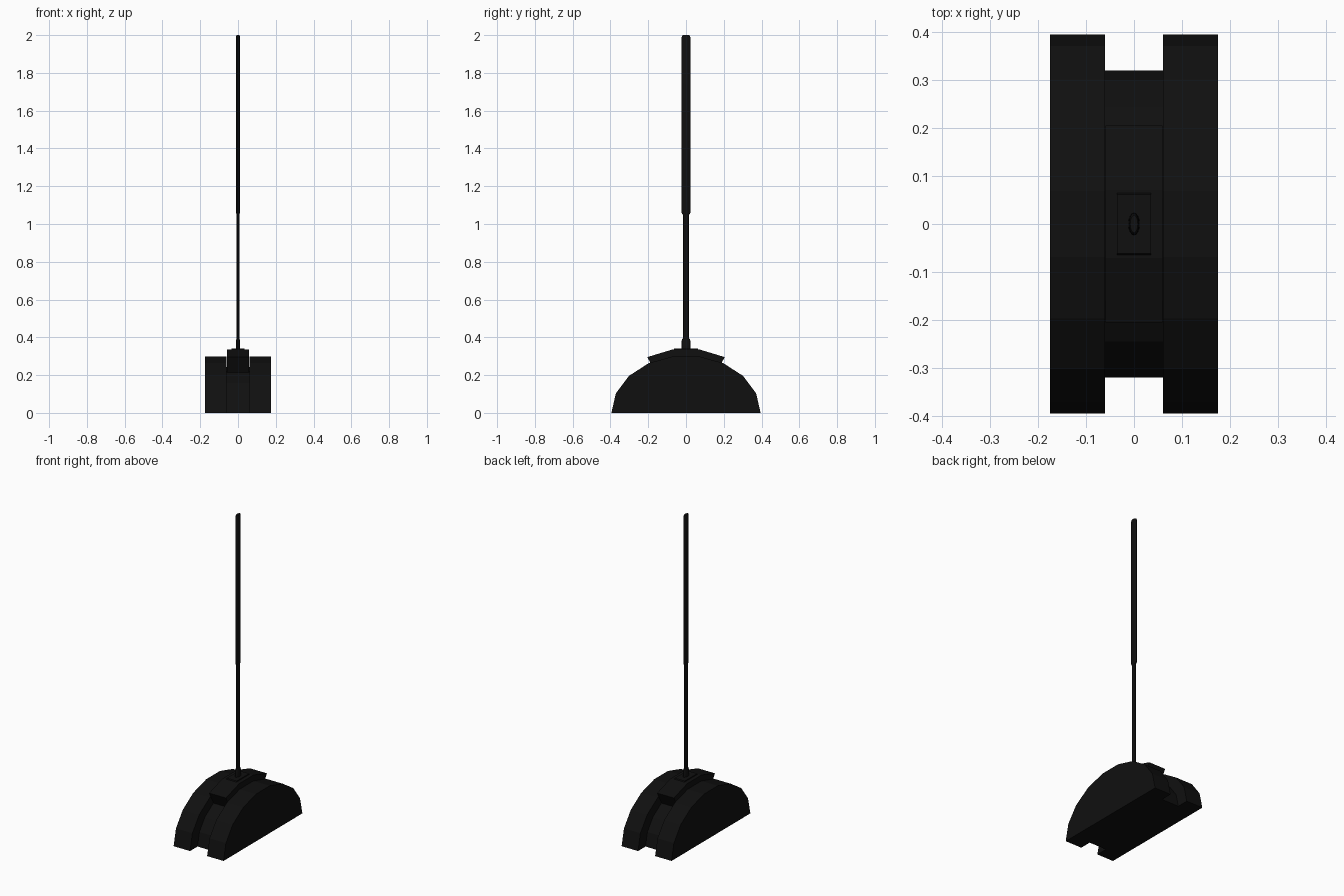
import bpy, bmesh
from math import sin, cos, pi, radians

if "Cube" in bpy.data.objects:
    bpy.data.objects.remove(bpy.data.objects["Cube"])

black = bpy.data.materials.new("black")
black.diffuse_color = (0.005, 0.005, 0.005, 1)
black.use_nodes = True
black.node_tree.nodes["Principled BSDF"].inputs["Base Color"].default_value = black.diffuse_color


def finish(name, bm):
    bmesh.ops.recalc_face_normals(bm, faces=bm.faces)
    me = bpy.data.meshes.new(name)
    bm.to_mesh(me)
    bm.free()
    ob = bpy.data.objects.new(name, me)
    bpy.context.collection.objects.link(ob)
    me.materials.append(black)
    return ob


def arc(a, b, start, end):
    """Faceted elliptical arc in the y-z plane, one point every 20 degrees."""
    return [(a * cos(radians(d)), b * sin(radians(d)))
            for d in range(start, end + 1, 20)]


def slab(name, profile, x0, x1):
    """Extrude a y-z profile from x0 to x1."""
    bm = bmesh.new()
    face = bm.faces.new([bm.verts.new((x0, y, z)) for y, z in profile])
    ext = bmesh.ops.extrude_face_region(bm, geom=[face])["geom"]
    bmesh.ops.translate(bm, vec=(x1 - x0, 0, 0),
                        verts=[v for v in ext if isinstance(v, bmesh.types.BMVert)])
    return finish(name, bm)


def oval_rod(name, rings, sides=16):
    """Loft of flattened oval rings (half_x, half_y, z), capped at both ends."""
    bm = bmesh.new()
    loops = [[bm.verts.new((rx * cos(2 * pi * i / sides), ry * sin(2 * pi * i / sides), z))
              for i in range(sides)] for rx, ry, z in rings]
    for lo, hi in zip(loops, loops[1:]):
        for i in range(sides):
            j = (i + 1) % sides
            bm.faces.new((lo[i], lo[j], hi[j], hi[i]))
    bm.faces.new(loops[0])
    bm.faces.new(loops[-1])
    ob = finish(name, bm)
    bpy.context.view_layer.objects.active = ob
    ob.select_set(True)
    bpy.ops.object.shade_smooth_by_angle(angle=radians(30))
    ob.select_set(False)
    return ob


# Faceted half-dome base: two outer cheeks and a recessed core
for side, x0, x1 in (("left", -0.175, -0.06), ("right", 0.06, 0.175)):
    slab("base_cheek_" + side, arc(0.395, 0.304, 0, 180), x0, x1)
slab("base_core", arc(0.32, 0.247, 0, 180), -0.06, 0.06)

# Raised saddle over the middle of the core
slab("base_saddle", arc(0.41, 0.341, 60, 120) + arc(0.32, 0.247, 60, 120)[::-1],
     -0.059, 0.059)

# Mounting plate
slab("mount_plate", [(-0.067, 0.33), (0.067, 0.33), (0.062, 0.342), (-0.062, 0.342)],
     -0.035, 0.035)

# Flat oval pole: socket, thin shaft, padded upper sleeve
oval_rod("pole_socket", [(0.012, 0.024, 0.335), (0.011, 0.024, 0.38), (0.008, 0.018, 0.395)])
oval_rod("pole_shaft", [(0.007, 0.015, 0.34), (0.007, 0.015, 1.07)])
oval_rod("pole_sleeve", [(0.008, 0.018, 1.05), (0.0105, 0.023, 1.06),
                         (0.0105, 0.023, 1.99), (0.008, 0.018, 2.0)])
